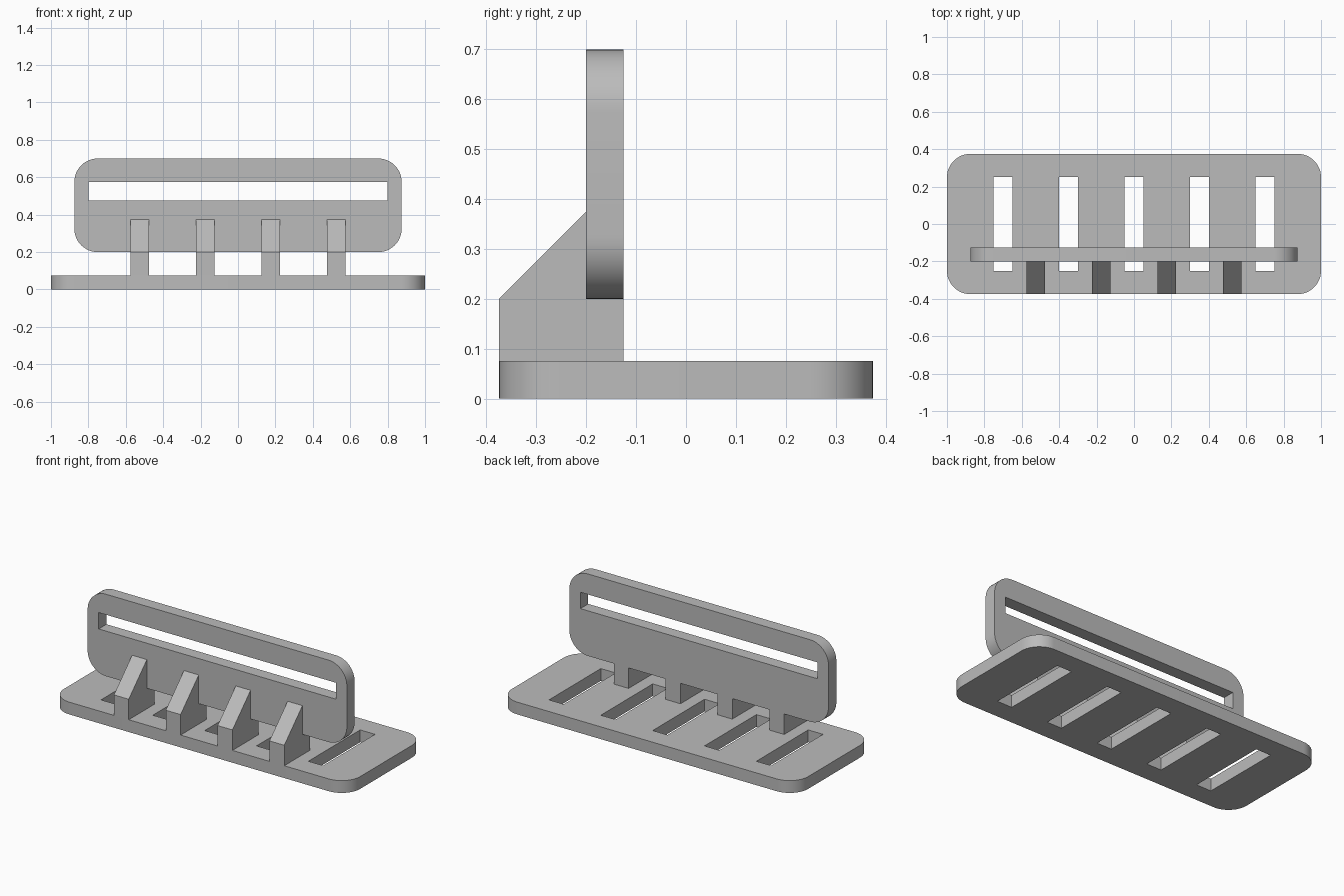
import bpy
import bmesh
from math import cos, sin, pi, radians
from mathutils import Matrix

if "Cube" in bpy.data.objects:
    bpy.data.objects.remove(bpy.data.objects["Cube"], do_unlink=True)

# One flat grey for every part
grey = bpy.data.materials.new("light_grey")
grey.use_nodes = True
colour = (0.5, 0.5, 0.5, 1)
grey.diffuse_color = colour
grey.node_tree.nodes["Principled BSDF"].inputs["Base Color"].default_value = colour


def add_object(name, mesh):
    mesh.materials.clear()
    mesh.materials.append(grey)
    obj = bpy.data.objects.new(name, mesh)
    bpy.context.collection.objects.link(obj)
    return obj


def rounded_rectangle(w, h, r, steps=12):
    points = []
    for quarter, (sx, sy) in enumerate([(1, 1), (-1, 1), (-1, -1), (1, -1)]):
        for i in range(steps + 1):
            a = (quarter + i / steps) * pi / 2
            points.append((sx * (w / 2 - r) + r * cos(a), sy * (h / 2 - r) + r * sin(a)))
    return points


def rectangle(cx, cy, w, h):
    return [(cx + sx * w / 2, cy + sy * h / 2) for sx, sy in [(-1, -1), (-1, 1), (1, 1), (1, -1)]]


def slotted_plate(name, outline, slots, thickness, matrix):
    # Filled flat curve with holes, turned into a mesh
    curve = bpy.data.curves.new(name, "CURVE")
    curve.dimensions = "2D"
    curve.fill_mode = "BOTH"
    curve.extrude = thickness / 2
    for loop in [outline] + slots:
        spline = curve.splines.new("POLY")
        spline.points.add(len(loop) - 1)
        for point, (x, y) in zip(spline.points, loop):
            point.co = (x, y, 0, 1)
        spline.use_cyclic_u = True
    temp = bpy.data.objects.new(name + "_outline", curve)
    bpy.context.collection.objects.link(temp)
    bpy.context.view_layer.update()
    mesh = bpy.data.meshes.new_from_object(temp.evaluated_get(bpy.context.evaluated_depsgraph_get()))
    bpy.data.objects.remove(temp, do_unlink=True)
    bpy.data.curves.remove(curve)
    mesh.transform(matrix)
    bm = bmesh.new()
    bm.from_mesh(mesh)
    bmesh.ops.remove_doubles(bm, verts=bm.verts, dist=0.0001)
    bmesh.ops.recalc_face_normals(bm, faces=bm.faces)
    bm.to_mesh(mesh)
    bm.free()
    obj = add_object(name, mesh)
    bpy.ops.object.select_all(action="DESELECT")
    obj.select_set(True)
    bpy.context.view_layer.objects.active = obj
    bpy.ops.object.shade_smooth_by_angle(angle=radians(30))


def bracket(name, x, width, profile):
    # Side profile pushed out along x
    bm = bmesh.new()
    face = bm.faces.new([bm.verts.new((x - width / 2, y, z)) for y, z in profile])
    out = bmesh.ops.extrude_face_region(bm, geom=[face])["geom"]
    moved = [v for v in out if isinstance(v, bmesh.types.BMVert)]
    bmesh.ops.translate(bm, verts=moved, vec=(width, 0, 0))
    bmesh.ops.recalc_face_normals(bm, faces=bm.faces)
    mesh = bpy.data.meshes.new(name)
    bm.to_mesh(mesh)
    bm.free()
    add_object(name, mesh)


# Base with five slots
slots = [rectangle(0.35 * i, 0, 0.1, 0.5) for i in range(-2, 3)]
slotted_plate("base_plate", rounded_rectangle(2, 0.75, 0.125), slots, 0.075,
              Matrix.Translation((0, 0, 0.0375)))

# Upright plate with one long slot
slotted_plate("upright_plate", rounded_rectangle(1.75, 0.5, 0.125),
              [rectangle(0, 0.075, 1.6, 0.1)], 0.075,
              Matrix.Translation((0, -0.1625, 0.45)) @ Matrix.Rotation(pi / 2, 4, "X"))

# Four sloped brackets carrying the upright plate
profile = [(-0.375, 0.075), (-0.125, 0.075), (-0.125, 0.2),
           (-0.2, 0.2), (-0.2, 0.375), (-0.375, 0.2)]
for i in range(4):
    bracket(f"bracket_{i + 1}", 0.35 * (i - 1.5), 0.1, profile)
